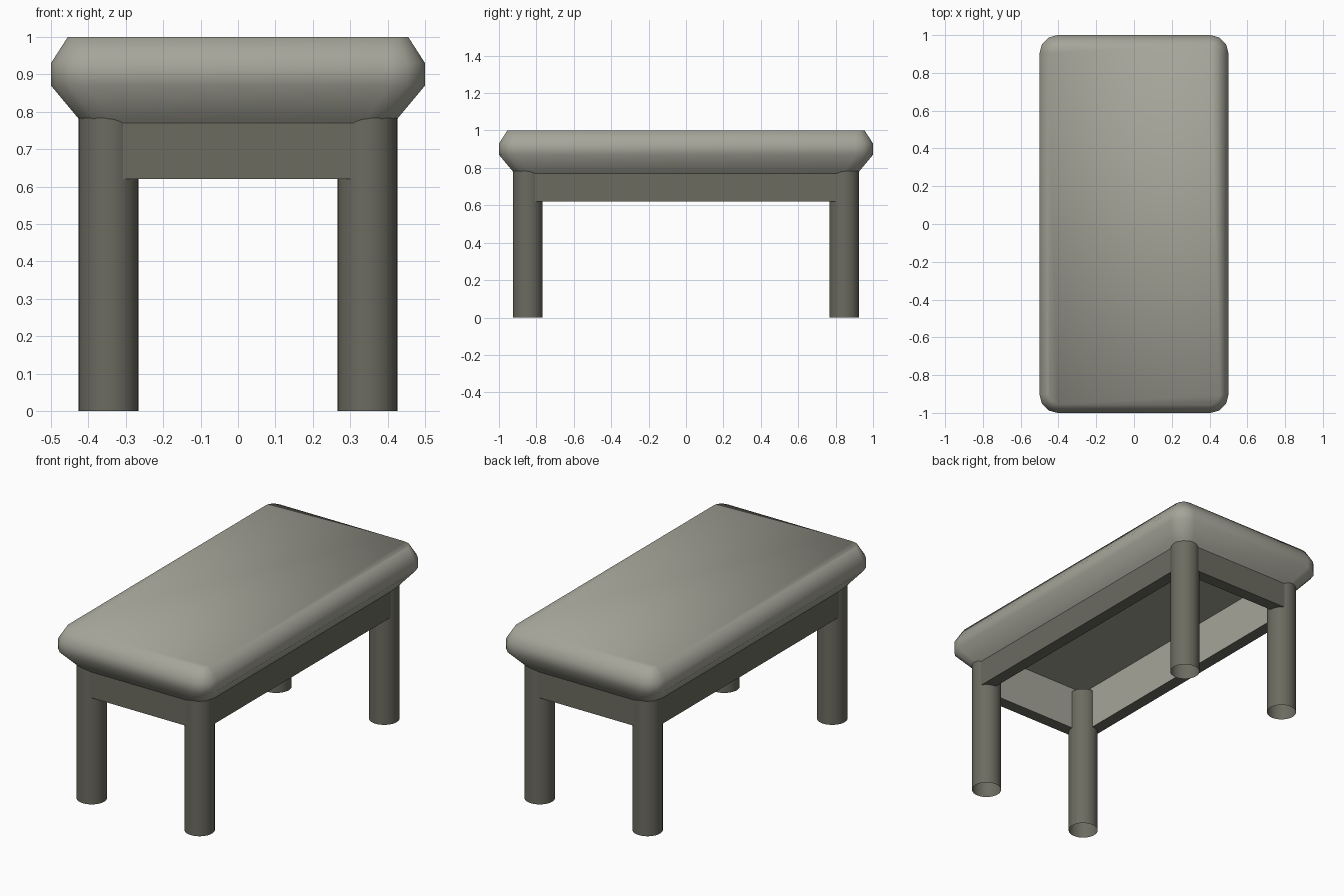
import bpy, bmesh, math

if "Cube" in bpy.data.objects:
    bpy.data.objects.remove(bpy.data.objects["Cube"])

HX, HY = 0.5, 1.0          # half size of the seat
LEG_X, LEG_Y, LEG_R = 0.346, 0.846, 0.08
CEIL = 0.87                # underside of the seat inside the frame
T = 0.07                   # rail thickness


def material(name, color):
    m = bpy.data.materials.new(name)
    m.diffuse_color = (*color, 1)
    m.use_nodes = True
    m.node_tree.nodes["Principled BSDF"].inputs["Base Color"].default_value = m.diffuse_color
    return m


PAD = material("pad", (0.38, 0.375, 0.32))
FRAME = material("frame", (0.15, 0.147, 0.118))


def smooth(ob, degrees):
    bpy.ops.object.select_all(action='DESELECT')
    bpy.context.view_layer.objects.active = ob
    ob.select_set(True)
    bpy.ops.object.shade_smooth_by_angle(angle=math.radians(degrees))


def rail(name, x0, x1, y0, y1, z0, z1, inward):
    """Dark box whose inner face has the pad colour."""
    bpy.ops.mesh.primitive_cube_add(size=1, location=((x0 + x1) / 2, (y0 + y1) / 2, (z0 + z1) / 2))
    ob = bpy.context.object
    ob.name = name
    ob.scale = (x1 - x0, y1 - y0, z1 - z0)
    bpy.ops.object.transform_apply(location=False, rotation=False, scale=True)
    ob.data.materials.append(FRAME)
    ob.data.materials.append(PAD)
    for p in ob.data.polygons:
        if p.normal.x * inward[0] + p.normal.y * inward[1] > 0.9:
            p.material_index = 1


def rounded_ring(bm, inset, radius, z, segs=3):
    """Rounded rectangle loop."""
    cx, cy = HX - inset - radius, HY - inset - radius
    ring = []
    for q, (sx, sy) in enumerate([(1, 1), (-1, 1), (-1, -1), (1, -1)]):
        for i in range(segs + 1):
            a = math.pi / 2 * (q + i / segs)
            ring.append(bm.verts.new((sx * cx + radius * math.cos(a), sy * cy + radius * math.sin(a), z)))
    return ring


# Padded seat: stacked rings (inset, corner radius, height), hollow underneath
bm = bmesh.new()
profile = [(0.0855, 0.068, 0.768), (0.075, 0.08, 0.78), (0.0, 0.095, 0.87), (0.0, 0.095, 0.93), (0.045, 0.05, 1.0)]
rings = [rounded_ring(bm, *p) for p in profile]
for a, b in zip(rings, rings[1:]):
    for i in range(len(a)):
        j = (i + 1) % len(a)
        bm.faces.new((a[i], a[j], b[j], b[i]))
bm.faces.new(rings[-1])
lid = [bm.verts.new((sx * 0.38, sy * 0.88, CEIL)) for sx, sy in [(1, 1), (-1, 1), (-1, -1), (1, -1)]]
bm.faces.new(list(reversed(lid)))
mesh = bpy.data.meshes.new("seat")
bm.to_mesh(mesh)
bm.free()
mesh.materials.append(PAD)
seat = bpy.data.objects.new("seat", mesh)
bpy.context.collection.objects.link(seat)
smooth(seat, 70)

# Apron rails between the leg centres, with a thinner strip up inside the seat
for side, s in (("left", -1), ("right", 1)):
    rail(side + "_rail", *sorted((s * LEG_X, s * (LEG_X + T))), -LEG_Y, LEG_Y, 0.62, 0.8, (-s, 0))
    rail(side + "_inner_rail", *sorted((s * LEG_X, s * (LEG_X + 0.04))), -LEG_Y, LEG_Y, 0.8, CEIL, (-s, 0))
for side, s in (("back", 1), ("front", -1)):
    rail(side + "_rail", -LEG_X, LEG_X, *sorted((s * LEG_Y, s * (LEG_Y + T))), 0.62, 0.8, (0, -s))
    rail(side + "_inner_rail", -LEG_X, LEG_X, *sorted((s * LEG_Y, s * (LEG_Y + 0.04))), 0.8, CEIL, (0, -s))

# Round legs, open tubes
for ny, sy in (("front", -1), ("back", 1)):
    for nx, sx in (("left", -1), ("right", 1)):
        h = CEIL - 0.02
        bpy.ops.mesh.primitive_cylinder_add(vertices=32, radius=LEG_R, depth=h, end_fill_type='NOTHING',
                                            location=(sx * LEG_X, sy * LEG_Y, h / 2))
        leg = bpy.context.object
        leg.name = f"{ny}_{nx}_leg"
        leg.data.materials.append(FRAME)
        smooth(leg, 40)
